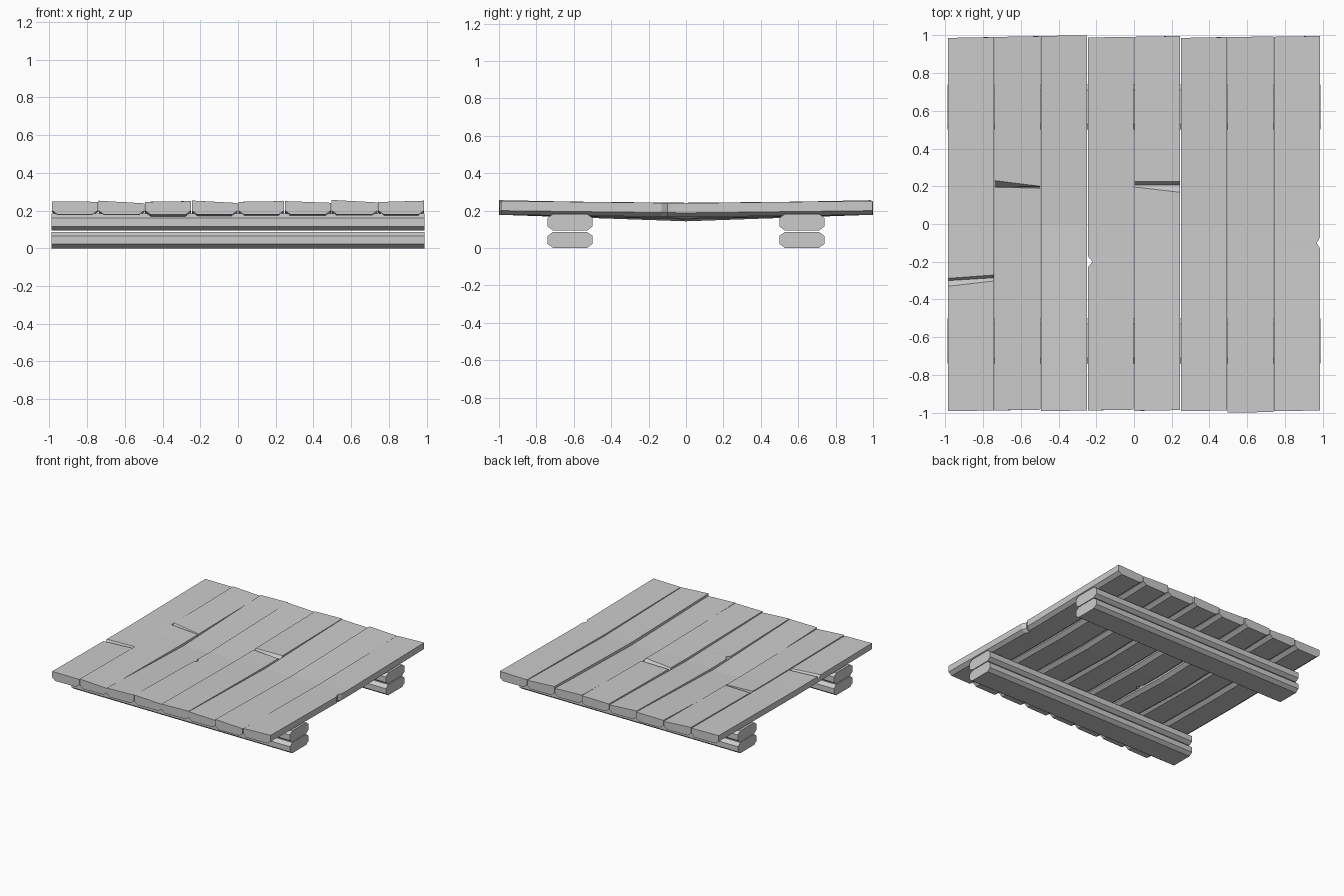
import bpy
import bmesh

cube = bpy.data.objects.get("Cube")
if cube:
    bpy.data.objects.remove(cube, do_unlink=True)

grey = bpy.data.materials.new("weathered grey")
grey.use_nodes = True
GREY = (0.6, 0.6, 0.6, 1)
grey.diffuse_color = GREY
grey.node_tree.nodes["Principled BSDF"].inputs["Base Color"].default_value = GREY


def loft(name, rings):
    """Skin a list of equal-length point rings and cap both ends."""
    bm = bmesh.new()
    loops = [[bm.verts.new(p) for p in ring] for ring in rings]
    n = len(loops[0])
    for a, b in zip(loops, loops[1:]):
        for i in range(n):
            j = (i + 1) % n
            bm.faces.new((a[i], a[j], b[j], b[i]))
    bm.faces.new(loops[0])
    bm.faces.new(loops[-1][::-1])
    bmesh.ops.recalc_face_normals(bm, faces=bm.faces)
    mesh = bpy.data.meshes.new(name)
    bm.to_mesh(mesh)
    bm.free()
    mesh.materials.append(grey)
    ob = bpy.data.objects.new(name, mesh)
    bpy.context.collection.objects.link(ob)


# Support beams: chamfered timbers stacked in pairs
def beam(name, y, z0, z1):
    h, c, d = 0.12, 0.03, 0.022
    section = [(-h + c, z0), (h - c, z0), (h, z0 + d), (h, z1 - d),
               (h - c, z1), (-h + c, z1), (-h, z1 - d), (-h, z0 + d)]
    loft(name, [[(x, y + dy, z) for dy, z in section] for x in (-0.988, 0.988)])


for side, y in (("front", -0.62), ("back", 0.62)):
    beam(side + "_lower_beam", y, 0, 0.087)
    beam(side + "_upper_beam", y, 0.093, 0.183)


# Deck planks: sagging boards with bevelled undersides
WIDTH = 0.247


def plank(index, left_top, right_top, sag, ends, crack=None, notch=None):
    x0 = -0.988 + index * WIDTH + 0.002
    x1 = x0 + WIDTH - 0.004
    # station: y at left, y at right, surface cut depth, left inset, right inset
    stations = [(-ends[0], -ends[0] + 0.004, 0, 0, 0), (0, 0, 0, 0, 0),
                (ends[1] - 0.004, ends[1], 0, 0, 0)]
    if crack:
        left, right = crack
        for k, depth in enumerate((0, 0.025, 0)):
            stations.append((left[k], right[k], depth, 0, 0))
    if notch:
        y, left_in, right_in = notch
        stations += [(y - 0.03, y - 0.03, 0, 0, 0), (y, y, 0, left_in, right_in),
                     (y + 0.03, y + 0.03, 0, 0, 0)]
    rings = []
    for yl, yr, cut, li, ri in sorted(stations):
        drop = sag * (1 - abs(yl + yr) / 2)
        a, b = x0 + li, x1 - ri
        bottom = 0.178 - drop
        rings.append([
            (a, yl, left_top - drop - cut), (b, yr, right_top - drop - cut),
            (b, yr, bottom + 0.022), (b - 0.03, yr, bottom),
            (a + 0.03, yl, bottom), (a, yl, bottom + 0.022)])
    loft(f"deck_plank_{index + 1}", rings)


plank(0, 0.249, 0.246, 0.008, (0.992, 0.99),
      crack=((-0.33, -0.3, -0.288), (-0.302, -0.285, -0.27)))
plank(1, 0.252, 0.238, 0.01, (0.988, 0.995),
      crack=((0.195, 0.2, 0.23), (0.19, 0.195, 0.2)))
plank(2, 0.246, 0.25, 0.035, (0.992, 1.0))
plank(3, 0.253, 0.24, 0.022, (0.988, 0.992), notch=(-0.2, 0.025, 0))
plank(4, 0.246, 0.25, 0.012, (0.99, 0.996),
      crack=((0.196, 0.206, 0.226), (0.168, 0.206, 0.226)))
plank(5, 0.25, 0.241, 0.025, (0.992, 0.99))
plank(6, 0.256, 0.243, 0.02, (1.0, 0.994))
plank(7, 0.245, 0.252, 0.012, (0.992, 0.996), notch=(-0.1, 0, 0.018))
